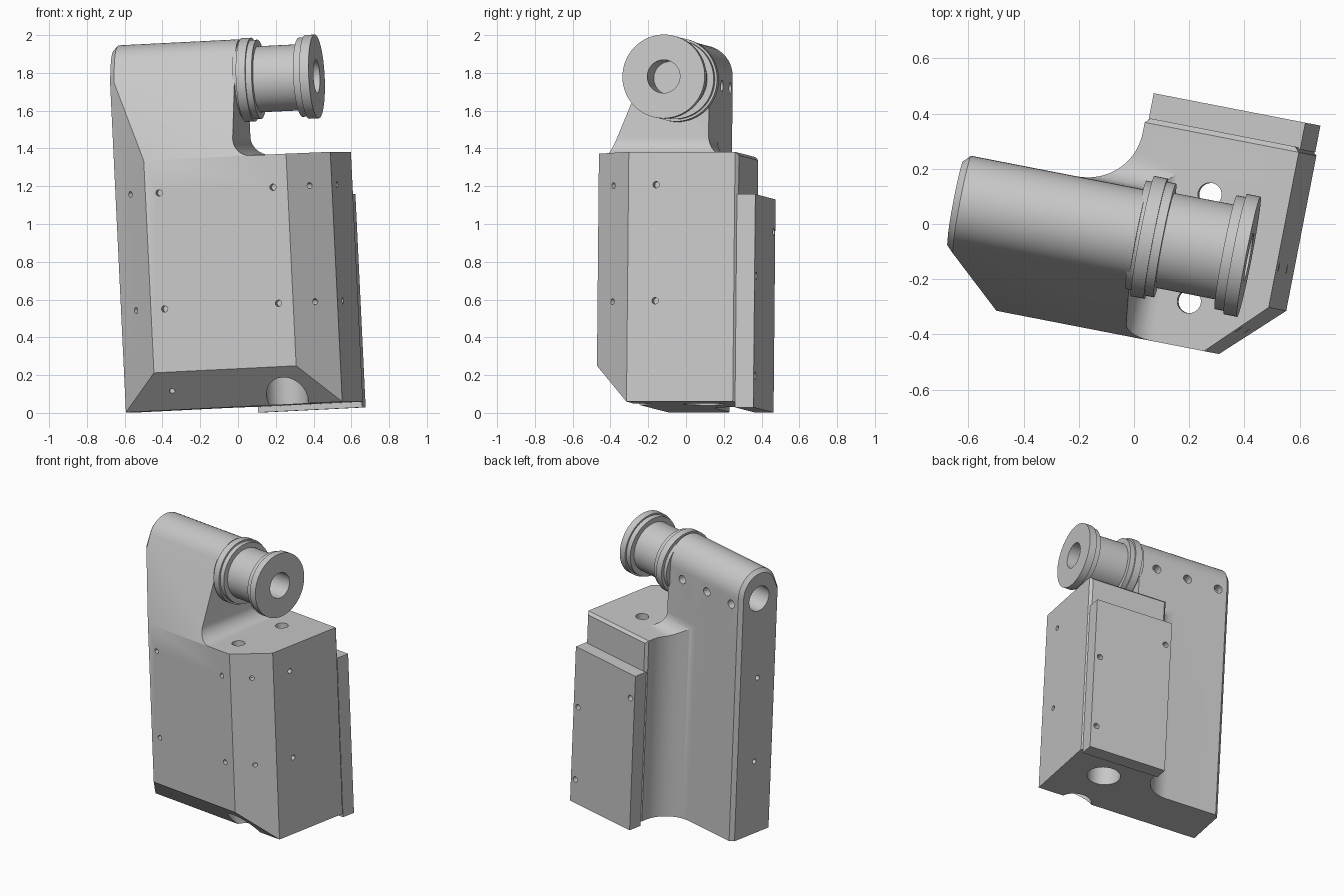
import bpy, bmesh, math
from mathutils import Matrix, Vector

if "Cube" in bpy.data.objects:
    bpy.data.objects.remove(bpy.data.objects["Cube"])

# The whole part stands slightly tipped and turned
TILT = Matrix.Rotation(math.radians(-11), 4, 'Z') @ Matrix.Rotation(math.radians(-2.8), 4, 'Y')

grey = bpy.data.materials.new("light_grey")
grey.use_nodes = True
colour = (0.58, 0.58, 0.58, 1)
grey.diffuse_color = colour
grey.node_tree.nodes["Principled BSDF"].inputs["Base Color"].default_value = colour


def finish(bm, name):
    bmesh.ops.recalc_face_normals(bm, faces=bm.faces)
    mesh = bpy.data.meshes.new(name)
    bm.to_mesh(mesh)
    bm.free()
    mesh.materials.append(grey)
    ob = bpy.data.objects.new(name, mesh)
    bpy.context.collection.objects.link(ob)
    return ob


def arc(cx, cy, r, start, end, n=20):
    angles = [math.radians(start + (end - start) * i / n) for i in range(n + 1)]
    return [(cx + r * math.cos(a), cy + r * math.sin(a)) for a in angles]


def prism(name, place, sections):
    """Join equal-sized profiles, each at its own depth, into a solid."""
    bm = bmesh.new()
    rings = [[bm.verts.new(place(p, q, depth)) for p, q in pts] for depth, pts in sections]
    n = len(rings[0])
    for a, b in zip(rings, rings[1:]):
        for i in range(n):
            j = (i + 1) % n
            bm.faces.new((a[i], a[j], b[j], b[i]))
    bm.faces.new(rings[0])
    bm.faces.new(rings[-1])
    return finish(bm, name)


def drill(holes):
    """Holes are (centre, direction, radius, depth)."""
    bm = bmesh.new()
    for centre, direction, r, depth in holes:
        turn = Vector(direction).to_track_quat('Z', 'Y').to_matrix().to_4x4()
        bmesh.ops.create_cone(bm, cap_ends=True, segments=24, radius1=r, radius2=r,
                              depth=2 * depth, matrix=Matrix.Translation(centre) @ turn)
    return finish(bm, "drill")


def combine(ob, tool, operation):
    mod = ob.modifiers.new("cut", 'BOOLEAN')
    mod.operation = operation
    mod.solver = 'EXACT'
    mod.object = tool
    bpy.context.view_layer.objects.active = ob
    bpy.ops.object.modifier_apply(modifier=mod.name)
    bpy.data.objects.remove(tool)


AXIS_V, ARM_W, ARM_R = -0.037, 1.808, 0.167
TOP, LEFT, RIGHT, EDGE = 1.354, -0.564, 0.604, 0.025
FRONT, BACK, BEVEL, CORNER = -0.404, 0.387, 0.018, 0.2

# Housing: plan outline with corner chamfers and a concave back corner
plan = [(LEFT - 0.01, FRONT + CORNER + 0.01), (LEFT + CORNER, FRONT),
        (RIGHT - CORNER, FRONT), (RIGHT, FRONT + CORNER),
        (RIGHT, BACK - BEVEL), (RIGHT - BEVEL, BACK), (0.034 + BEVEL, BACK), (0.034, BACK - BEVEL)]
plan += arc(-0.166, 0.33, 0.2, 0, -90) + [(LEFT + EDGE, 0.13), (LEFT - 0.01, 0.095)]
housing = prism("housing", lambda p, q, t: (p, q, t), [(-0.1, plan), (2.1, plan)])

# Side profile: sloped arm front, round top, filleted arm back, chamfered foot and back edge
FILLET = 0.11
def side(inset):
    return ([(FRONT - 0.05, 0.28), (FRONT + 0.2, 0.03), (0.45, 0.03),
             (0.45, TOP - 0.45 + BACK - BEVEL), (BACK - BEVEL, TOP)]
            + arc(0.13 + FILLET, TOP + FILLET, FILLET, 270, 180, 12)
            + arc(AXIS_V, ARM_W, ARM_R - inset, 0, 158)
            + [(FRONT, TOP), (FRONT - 0.05, TOP - 0.124)])

combine(housing, prism("side", lambda p, q, t: (t, p, q),
        [(LEFT, side(EDGE)), (LEFT + EDGE, side(0)), (0.8, side(0))]), 'INTERSECT')

# Step beside the arm, with a fillet at its foot
step = [(0.9, TOP), (0.9, 2.2), (0.113, 2.2)] + arc(0.213, TOP + 0.1, 0.1, 180, 270, 12)
combine(housing, prism("step", lambda p, q, t: (p, t, q), [(-0.7, step), (0.7, step)]), 'DIFFERENCE')

# Two vertical passages: wide from below, narrow through the top
passages = [(0.316, v) for v in (-0.237, 0.157)]
combine(housing, drill([((u, v, 0), (0, 0, 1), 0.11, 1.25) for u, v in passages]), 'DIFFERENCE')
combine(housing, drill([((u, v, TOP), (0, 0, 1), 0.043, 0.2) for u, v in passages]), 'DIFFERENCE')

# Bolt holes on every side, and the bore in the arm end
holes = [((LEFT, AXIS_V, 1.765), (1, 0, 0), 0.09, 0.5)]
for w in (0.565, 1.18):
    holes += [((u, FRONT, w), (0, 1, 0), 0.017, 0.05) for u in (-0.29, 0.325)]
    holes += [((LEFT + CORNER / 2, FRONT + CORNER / 2, w), (1, 1, 0), 0.016, 0.05),
              ((RIGHT - CORNER / 2, FRONT + CORNER / 2, w), (-1, 1, 0), 0.016, 0.05),
              ((RIGHT, -0.055, w), (1, 0, 0), 0.017, 0.05),
              ((LEFT, -0.05, w), (1, 0, 0), 0.017, 0.05)]
holes += [((-0.29, FRONT + 0.1, 0.13), (0, 1, 1), 0.015, 0.05)]
combine(housing, drill(holes), 'DIFFERENCE')
combine(housing, drill([((u, 0.13, 1.745), (0, 1, 0), 0.03, 0.06)
                        for u in (-0.475, -0.245, -0.015)]), 'DIFFERENCE')

# Back plate
outline = [(0.035, 0.0), (0.596, 0.0), (0.596, 1.13), (0.035, 1.13)]
plate = prism("back_plate", lambda p, q, t: (p, t, q), [(0.38, outline), (0.479, outline)])
combine(plate, drill([((u, 0.479, w), (0, 1, 0), 0.02, 0.05)
                      for u, w in ((0.555, 0.7), (0.555, 0.17), (0.075, 0.955))]), 'DIFFERENCE')

# Spool with stepped flanges, turned around the arm axis: (distance, radius)
spool_profile = [(0.1, 0), (0.1, 0.2), (0.125, 0.2), (0.125, 0.222), (0.175, 0.222),
                 (0.175, 0.21), (0.208, 0.21), (0.208, 0.175), (0.432, 0.175),
                 (0.432, 0.21), (0.468, 0.21), (0.468, 0.222), (0.518, 0.222),
                 (0.518, 0.088), (0.335, 0.088), (0.335, 0)]
bm = bmesh.new()
path = [bm.verts.new((u, AXIS_V, 1.758 + r)) for u, r in spool_profile]
edges = [bm.edges.new(pair) for pair in zip(path, path[1:])]
bmesh.ops.spin(bm, geom=path + edges, cent=(0, AXIS_V, 1.758), axis=(1, 0, 0),
               angle=math.tau, steps=64)
bmesh.ops.remove_doubles(bm, verts=bm.verts, dist=0.0005)
spool = finish(bm, "flanged_spool")

# Place the parts and shade round faces smooth
bpy.ops.object.select_all(action='DESELECT')
for ob in (housing, plate, spool):
    ob.matrix_world = TILT
    ob.select_set(True)
bpy.context.view_layer.objects.active = housing
bpy.ops.object.shade_smooth_by_angle(angle=math.radians(25))
